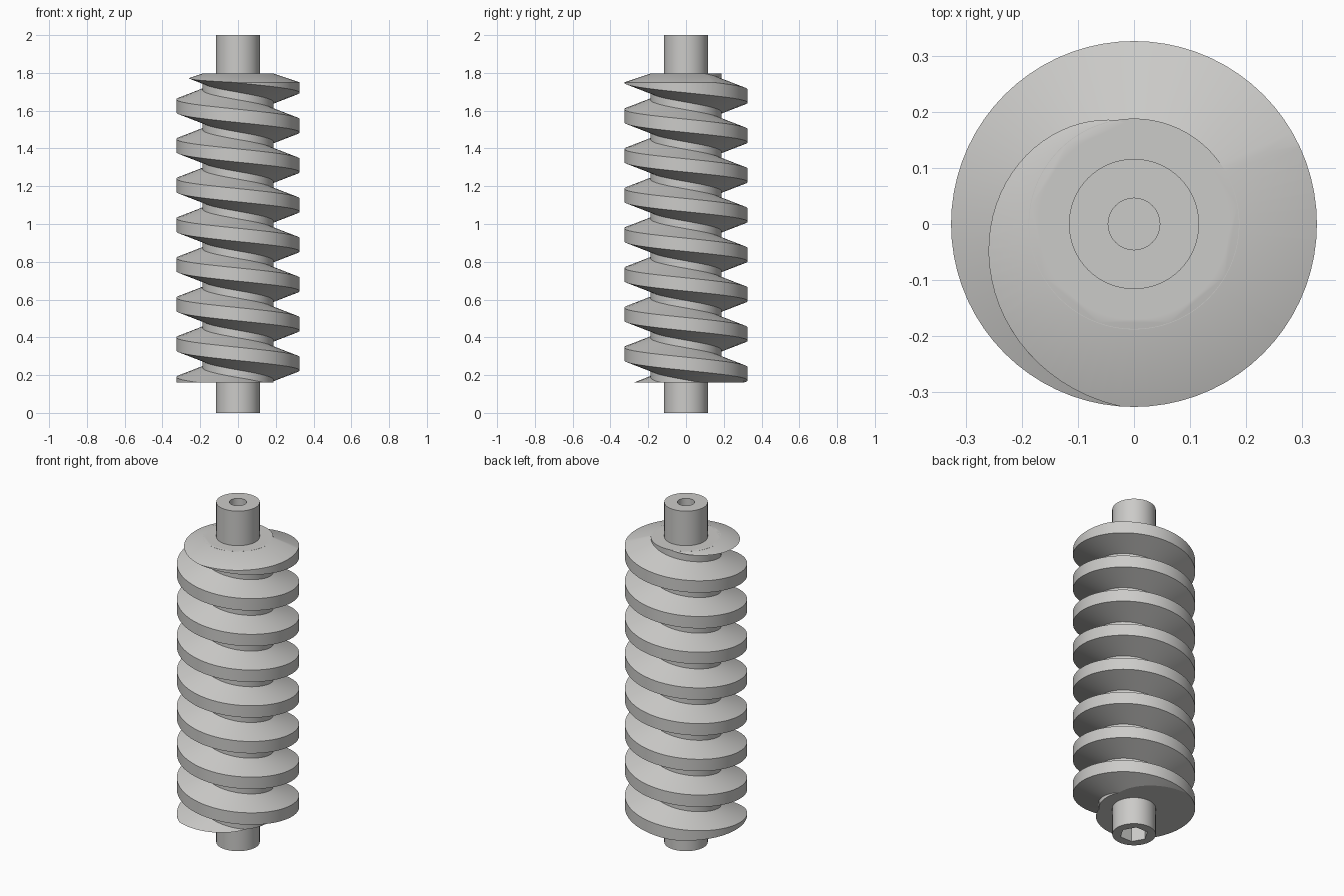
import bpy, bmesh, math

if "Cube" in bpy.data.objects:
    bpy.data.objects.remove(bpy.data.objects["Cube"])

PITCH = 0.21
ROOT_R, CREST_R, SHAFT_R = 0.188, 0.326, 0.116
LOW, HIGH = 0.16, 1.797          # ends of the threaded body
STEPS = 72                       # segments per turn

steel = bpy.data.materials.new("light_grey_steel")
steel.diffuse_color = (0.60, 0.595, 0.58, 1)
steel.use_nodes = True
steel.node_tree.nodes["Principled BSDF"].inputs["Base Color"].default_value = steel.diffuse_color


def make_object(name, bm):
    bmesh.ops.recalc_face_normals(bm, faces=bm.faces)
    mesh = bpy.data.meshes.new(name)
    bm.to_mesh(mesh)
    bm.free()
    mesh.materials.append(steel)
    obj = bpy.data.objects.new(name, mesh)
    bpy.context.collection.objects.link(obj)
    return obj


def lathe(name, profile, sides=STEPS, turn=0.0):
    """Closed solid of revolution from (radius, height) points, capped at both ends."""
    bm = bmesh.new()
    rings = []
    for r, z in profile:
        angles = [turn + 2 * math.pi * i / sides for i in range(sides)]
        rings.append([bm.verts.new((r * math.cos(a), r * math.sin(a), z)) for a in angles])
    for lower, upper in zip(rings, rings[1:]):
        for i in range(sides):
            j = (i + 1) % sides
            bm.faces.new((lower[i], lower[j], upper[j], upper[i]))
    bm.faces.new(rings[0][::-1])
    bm.faces.new(rings[-1])
    return make_object(name, bm)


def cut(obj, tool, operation):
    mod = obj.modifiers.new("cut", 'BOOLEAN')
    mod.operation = operation
    mod.solver = 'EXACT'
    mod.object = tool
    bpy.context.view_layer.objects.active = obj
    bpy.ops.object.modifier_apply(modifier=mod.name)
    bpy.data.objects.remove(tool, do_unlink=True)


def smooth(obj):
    bpy.ops.object.select_all(action='DESELECT')
    obj.select_set(True)
    bpy.context.view_layer.objects.active = obj
    bpy.ops.object.shade_smooth_by_angle(angle=math.radians(20))


# Left-handed helical thread with a trapezoid section, (radius, height offset)
section = [(0.170, 0.0915), (CREST_R, 0.035), (CREST_R, -0.035), (0.170, -0.0915)]
bm = bmesh.new()
rings = []
for k in range(int(-1.6 * STEPS), int(7.8 * STEPS) + 1):
    a = math.pi + 2 * math.pi * k / STEPS
    zc = 1.625 - PITCH * k / STEPS
    rings.append([bm.verts.new((r * math.cos(a), r * math.sin(a), zc + dz)) for r, dz in section])
for p, q in zip(rings, rings[1:]):
    for i in range(4):
        j = (i + 1) % 4
        bm.faces.new((p[i], p[j], q[j], q[i]))
bm.faces.new(rings[0])
bm.faces.new(rings[-1][::-1])
thread = make_object("worm_thread", bm)

# Trim the thread: flat at the bottom, shallow cone at the top
envelope = lathe("thread_envelope", [(0.36, LOW), (0.36, HIGH - 0.34 * (0.36 - ROOT_R)),
                                     (ROOT_R - 0.001, HIGH)])
cut(thread, envelope, 'INTERSECT')
smooth(thread)

# Core cylinder between the thread turns
core = lathe("worm_core", [(ROOT_R, LOW), (ROOT_R, HIGH)])
smooth(core)

# Journals at both ends: round hole on top, hexagonal socket underneath
top_journal = lathe("top_journal", [(SHAFT_R, HIGH - 0.15), (SHAFT_R, 2.0)])
cut(top_journal, lathe("top_bore", [(0.046, 1.75), (0.046, 2.1)], 48), 'DIFFERENCE')
smooth(top_journal)

bottom_journal = lathe("bottom_journal", [(SHAFT_R, 0.0), (SHAFT_R, LOW + 0.1)])
cut(bottom_journal, lathe("hex_socket", [(0.076, -0.1), (0.076, 0.14)], 6), 'DIFFERENCE')
smooth(bottom_journal)
